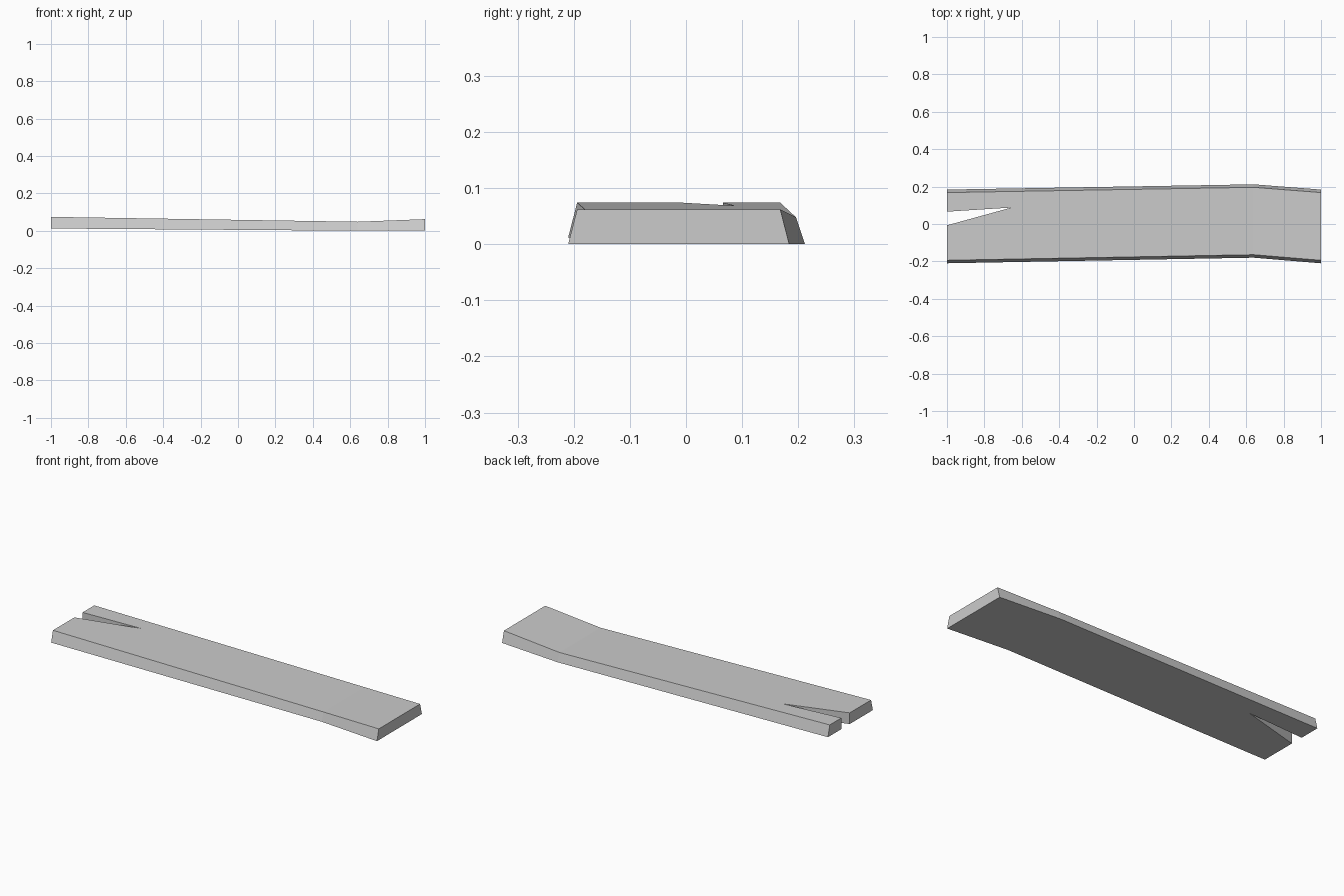
import bpy
import bmesh

cube = bpy.data.objects.get("Cube")
if cube:
    bpy.data.objects.remove(cube, do_unlink=True)

# Single grey colour
grey = bpy.data.materials.new("grey")
grey.use_nodes = True
colour = (0.6, 0.6, 0.6, 1)
grey.diffuse_color = colour
grey.node_tree.nodes["Principled BSDF"].inputs["Base Color"].default_value = colour

BEND_X = 0.64
BEVEL = 0.016     # how far the long sides lean inwards at the top
NOTCH_TIP = -0.655


def base_height(x):
    """Underside height: gentle slope from the split end to the bend, then level."""
    return max(0, 0.012 * (BEND_X - x) / (BEND_X + 1))


def thickness(x):
    """The plank is thinnest at the bend."""
    end = -1 if x < BEND_X else 1
    return 0.048 + 0.014 * abs((x - BEND_X) / (end - BEND_X))


# Outline: x, y on the underside, inward lean of the top edge
outline = [
    (-1, -0.21, BEVEL), (BEND_X, -0.18, BEVEL), (1, -0.21, BEVEL),
    (1, 0.184, -BEVEL), (BEND_X, 0.212, -BEVEL), (-1, 0.184, -BEVEL),
    (-1, 0.066, 0), (NOTCH_TIP, 0.088, 0), (-1, -0.007, 0),
]

bm = bmesh.new()
bottom = [bm.verts.new((x, y, base_height(x))) for x, y, lean in outline]
top = [bm.verts.new((x, y + lean, base_height(x) + thickness(x)))
       for x, y, lean in outline]

# Top and underside, each folded at the bend
for ring in (bottom, top):
    bm.faces.new(ring[1:5])
    bm.faces.new(ring[:2] + ring[4:])

# Edge walls, including the split in the end
for i in range(len(outline)):
    j = (i + 1) % len(outline)
    bm.faces.new((bottom[i], bottom[j], top[j], top[i]))

bmesh.ops.recalc_face_normals(bm, faces=bm.faces)
mesh = bpy.data.meshes.new("plank")
bm.to_mesh(mesh)
bm.free()
mesh.materials.append(grey)
plank = bpy.data.objects.new("plank", mesh)
bpy.context.collection.objects.link(plank)
